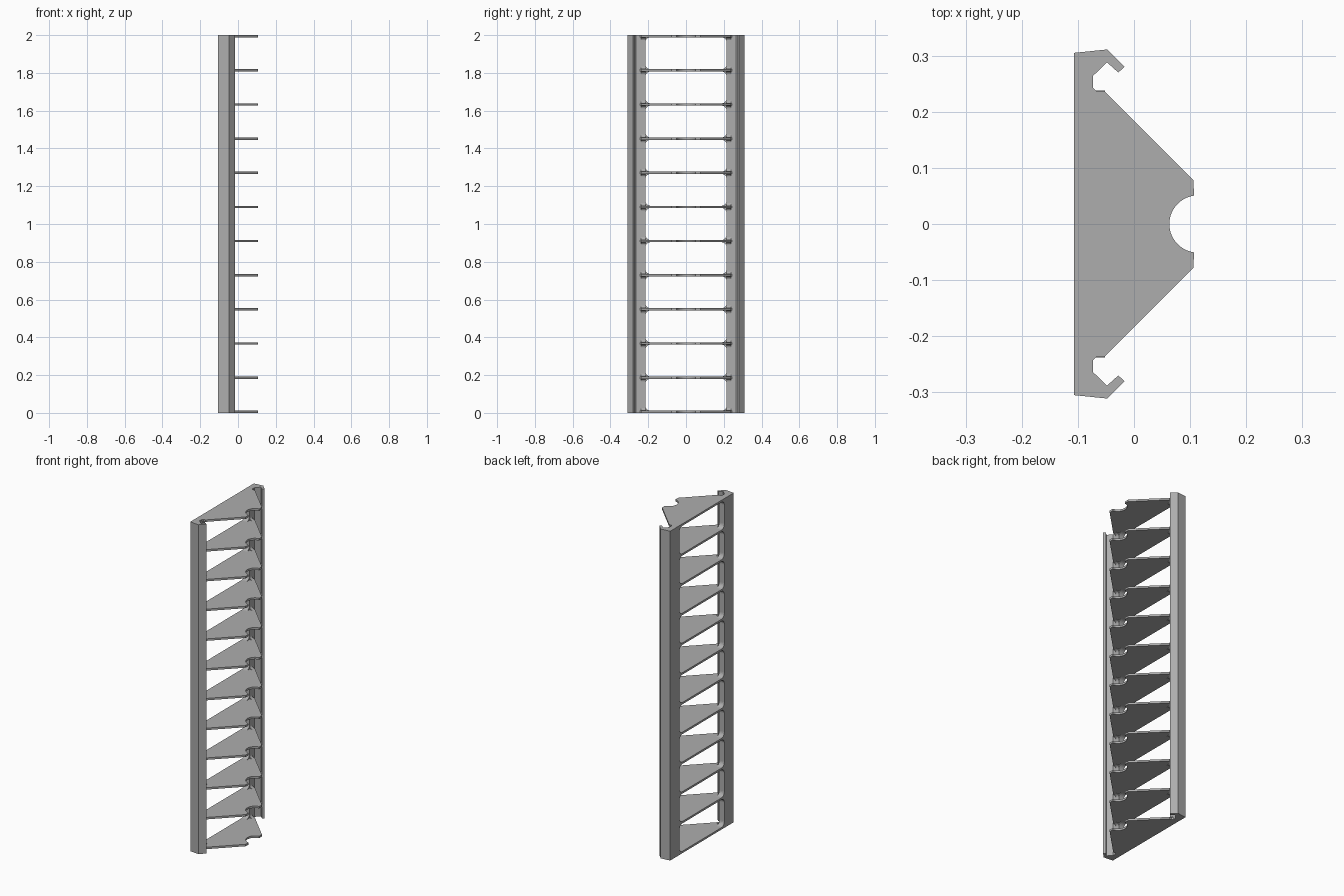
import bpy, bmesh, math
from mathutils import Vector

cube = bpy.data.objects.get("Cube")
if cube:
    bpy.data.objects.remove(cube)

GREY = (0.42, 0.42, 0.42, 1)
mat = bpy.data.materials.new("plain grey")
mat.use_nodes = True
mat.diffuse_color = GREY
mat.node_tree.nodes["Principled BSDF"].inputs["Base Color"].default_value = GREY

BACK, FACE = -0.107, -0.073     # back and front planes of the frame
HEIGHT, THICK, COUNT = 2.0, 0.012, 12
INNER, FILLET = 0.215, 0.027    # window half width and corner radius


def prism(name, pts, axis, lo, hi):
    """Extrude a 2D outline along one axis (0 = x, 1 = y, 2 = z)."""
    def place(p, h):
        c = list(p)
        c.insert(axis, h)
        return Vector(c)
    bm = bmesh.new()
    face = bm.faces.new([bm.verts.new(place(p, lo)) for p in pts])
    new = bmesh.ops.extrude_face_region(bm, geom=[face])["geom"]
    shift = place((0, 0), hi - lo)
    bmesh.ops.translate(bm, vec=shift, verts=[v for v in new if isinstance(v, bmesh.types.BMVert)])
    bmesh.ops.recalc_face_normals(bm, faces=bm.faces)
    mesh = bpy.data.meshes.new(name)
    bm.to_mesh(mesh)
    bm.free()
    mesh.materials.append(mat)
    ob = bpy.data.objects.new(name, mesh)
    bpy.context.collection.objects.link(ob)
    return ob


def mirrored(pts):
    """Complete a half outline by mirroring it in y."""
    return pts + [(x, -y) for x, y in reversed(pts)]


# Hooked side rails
hook = [(BACK, INNER), (BACK, 0.305), (-0.048, 0.311), (-0.017, 0.28), (-0.028, 0.27),
        (-0.048, 0.288), (FACE, 0.264), (FACE, INNER)]
for side, s in (("left", 1), ("right", -1)):
    prism(side + "_rail", [(x, y * s) for x, y in hook], 2, 0, HEIGHT)

# Shelf outline with a round notch in its narrow end
arc = [math.radians(a) for a in range(98, 181, 8)]
notch = [(0.114 + 0.051 * math.cos(a), 0.051 * math.sin(a)) for a in arc]
outline = mirrored([(FACE, 0.243), (-0.066, 0.236), (-0.052, 0.236),
                    (0.106, 0.078)] + notch)


def corner(z, s, up):
    """Rounded window corner where a rung meets a rail."""
    steps = [math.radians(a) for a in range(0, 91, 15)]
    return [(s * (INNER - FILLET + FILLET * math.sin(a)),
             z + up * FILLET * (1 - math.cos(a))) for a in steps]


def gusset(z, up):
    """Concave fillet between the shelf and the front of the rail."""
    r = 0.021
    steps = [math.radians(a) for a in range(0, 91, 18)]
    return [(FACE, z)] + [(FACE + r * (1 - math.sin(a)),
                           z + up * r * 0.7 * (1 - math.cos(a))) for a in steps]


for i in range(COUNT):
    z0 = i * (HEIGHT - THICK) / (COUNT - 1)
    z1 = z0 + THICK
    n = str(i + 1)
    prism("shelf_" + n, outline, 2, z0, z1)

    # Rung between the rails, flared into rounded corners
    end = INNER
    top = [(-end, z1), (end, z1)]
    bottom = [(end, z0), (-end, z0)]
    if i < COUNT - 1:
        top = corner(z1, -1, 1)[::-1] + corner(z1, 1, 1)
    if i > 0:
        bottom = corner(z0, 1, -1)[::-1] + corner(z0, -1, -1)
    prism("rung_" + n, top + bottom, 0, BACK, FACE)

    # Fillets on the front of the rails
    for side, s in (("left", 1), ("right", -1)):
        lo, hi = sorted((s * INNER, s * 0.238))
        if i < COUNT - 1:
            prism(f"{side}_upper_fillet_{n}", gusset(z1, 1), 1, lo, hi)
        if i > 0:
            prism(f"{side}_lower_fillet_{n}", gusset(z0, -1), 1, lo, hi)
